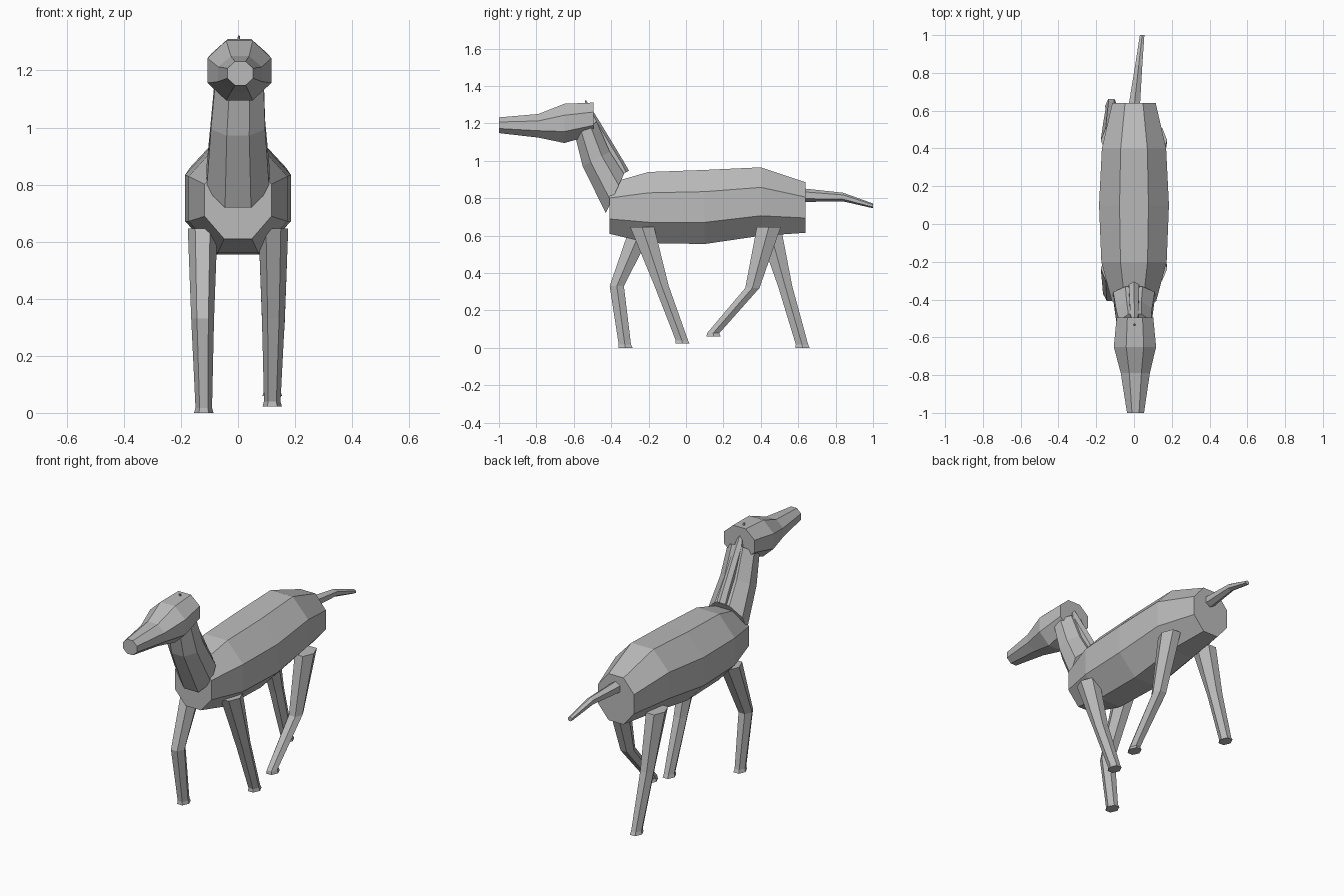
import bpy, bmesh, math
from mathutils import Vector

cube = bpy.data.objects.get("Cube")
if cube:
    bpy.data.objects.remove(cube, do_unlink=True)

grey = bpy.data.materials.new("plain grey")
grey.use_nodes = True
colour = (0.5, 0.5, 0.5, 1)
grey.diffuse_color = colour
grey.node_tree.nodes["Principled BSDF"].inputs["Base Color"].default_value = colour


def loft(name, sections, sides, turn=0.5):
    """Capped tube through sections: centre, half width in x, half depth, lean.
    Lean turns the depth direction from straight up (0) towards +y (90)."""
    bm = bmesh.new()
    fit = 1 / math.cos(math.pi / sides) if turn else 1
    rings = []
    for centre, width, depth, lean in sections:
        a = math.radians(lean)
        across = Vector((width, 0, 0)) * fit
        deep = Vector((0, math.sin(a), math.cos(a))) * depth * fit
        ring = []
        for i in range(sides):
            t = math.tau * (i + turn) / sides
            ring.append(bm.verts.new(Vector(centre) + across * math.cos(t) + deep * math.sin(t)))
        rings.append(ring)
    for a, b in zip(rings, rings[1:]):
        for i in range(sides):
            j = (i + 1) % sides
            bm.faces.new((a[i], a[j], b[j], b[i]))
    bm.faces.new(rings[0])
    bm.faces.new(rings[-1])
    bmesh.ops.recalc_face_normals(bm, faces=bm.faces)
    mesh = bpy.data.meshes.new(name)
    bm.to_mesh(mesh)
    bm.free()
    mesh.materials.append(grey)
    obj = bpy.data.objects.new(name, mesh)
    bpy.context.collection.objects.link(obj)


# Barrel-shaped trunk
loft("body", [
    ((0, -0.41, 0.745), 0.117, 0.135, 0),
    ((0, -0.2, 0.75), 0.173, 0.19, 0),
    ((0, 0.1, 0.753), 0.185, 0.198, 0),
    ((0, 0.4, 0.782), 0.17, 0.183, 0),
    ((0, 0.64, 0.75), 0.115, 0.135, 0)], 8)

# Neck rising into the back of the head
loft("neck", [
    ((0, -0.38, 0.825), 0.11, 0.116, 25),
    ((0, -0.48, 1.01), 0.095, 0.082, 62),
    ((0.005, -0.535, 1.17), 0.085, 0.07, 55)], 8)

# Thin mane, its tip just breaking through the crown
loft("mane", [
    ((0, -0.335, 0.93), 0.028, 0.03, 60),
    ((0, -0.36, 0.985), 0.026, 0.025, 60),
    ((0.002, -0.49, 1.2), 0.022, 0.025, 60),
    ((0.003, -0.537, 1.322), 0.003, 0.003, 80)], 6)

# Head with tapering muzzle
loft("head", [
    ((0.008, -1, 1.19), 0.045, 0.042, 0),
    ((0.007, -0.79, 1.187), 0.077, 0.063, 0),
    ((0.005, -0.65, 1.2), 0.112, 0.105, 0),
    ((0.005, -0.495, 1.225), 0.097, 0.086, 0)], 8)

# Tail curving gently to the left
loft("tail", [
    ((0, 0.58, 0.82), 0.032, 0.032, 0),
    ((0.004, 0.65, 0.815), 0.029, 0.03, 0),
    ((0.025, 0.84, 0.806), 0.019, 0.02, 0),
    ((0.043, 1, 0.759), 0.012, 0.011, 0)], 6)


def leg(name, side, hip, knee, knee_z, foot, foot_z):
    """Hexagonal leg with a slightly flared foot."""
    toe = foot + 0.003
    loft(name, [
        ((side * 0.124, hip, 0.647), 0.052, 0.074, 90),
        ((side * 0.124, knee, knee_z), 0.04, 0.044, 90),
        ((side * 0.12, foot, foot_z + 0.018), 0.029, 0.038, 90),
        ((side * 0.12, toe, foot_z), 0.034, 0.044, 90)], 6, 0)


leg("front_left_leg", 1, -0.235, -0.13, 0.33, -0.022, 0.022)
leg("front_right_leg", -1, -0.235, -0.37, 0.33, -0.327, 0)
leg("hind_left_leg", 1, 0.443, 0.355, 0.32, 0.145, 0.06)
leg("hind_right_leg", -1, 0.443, 0.53, 0.33, 0.62, 0)
